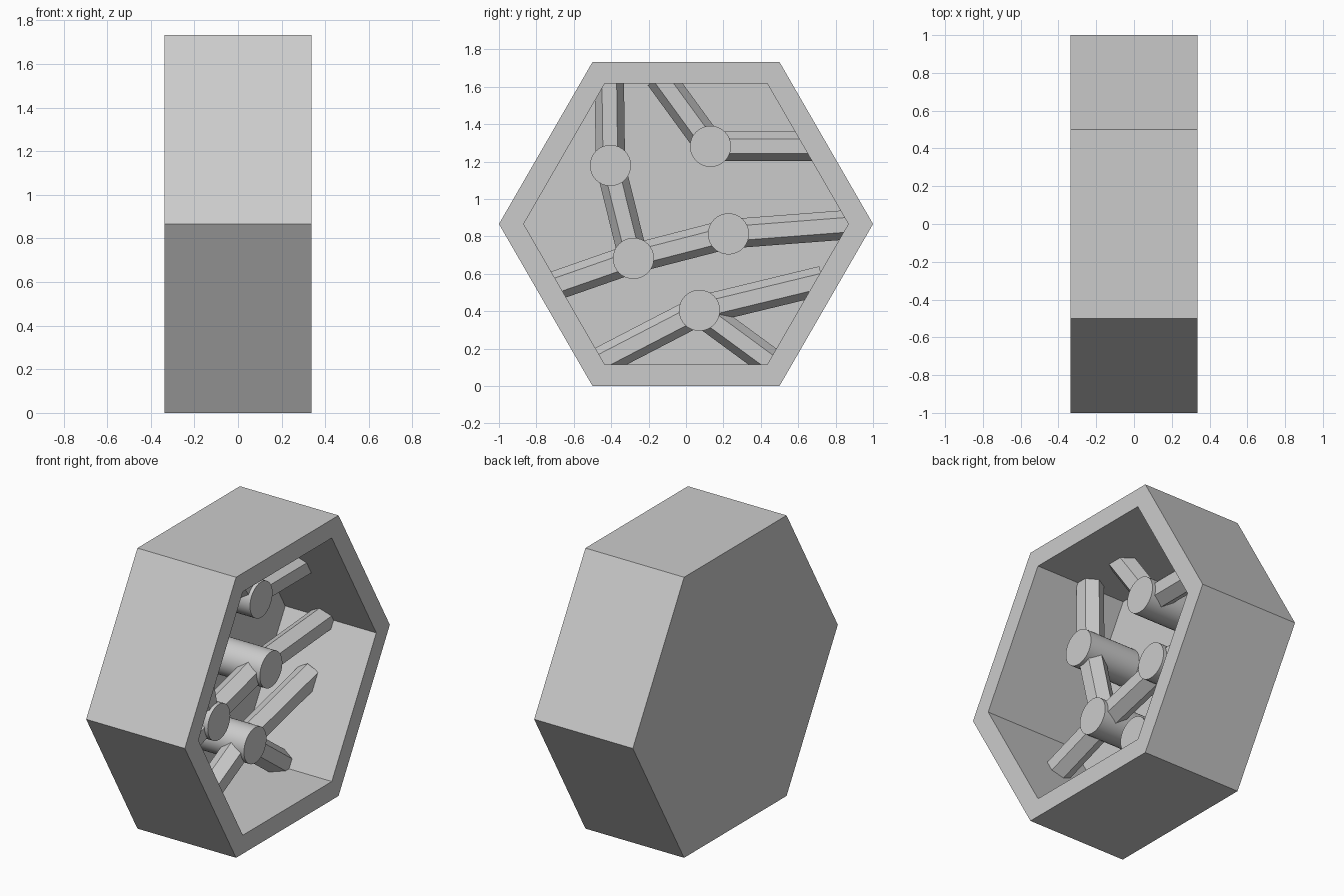
import bpy, bmesh
from math import cos, sin, pi, sqrt
from mathutils import Vector

if "Cube" in bpy.data.objects:
    bpy.data.objects.remove(bpy.data.objects["Cube"])

X = 0.337                 # half depth of the housing
FLOOR = -0.285            # cavity floor
BAR_X = -0.023            # bar axis plane
PEG_TOP = 0.067
CZ = sqrt(3) / 2          # hexagon centre height
XAX = Vector((1, 0, 0))


def loft(name, rings, smooth=False):
    """Join consecutive point rings with quads and cap both ends."""
    bm = bmesh.new()
    vs = [[bm.verts.new(p) for p in ring] for ring in rings]
    n = len(vs[0])
    for a, b in zip(vs, vs[1:]):
        for i in range(n):
            j = (i + 1) % n
            bm.faces.new((a[i], a[j], b[j], b[i]))
    bm.faces.new(vs[0])
    bm.faces.new(vs[-1])
    bmesh.ops.recalc_face_normals(bm, faces=bm.faces)
    me = bpy.data.meshes.new(name)
    bm.to_mesh(me)
    bm.free()
    ob = bpy.data.objects.new(name, me)
    bpy.context.collection.objects.link(ob)
    if smooth:
        bpy.ops.object.select_all(action='DESELECT')
        ob.select_set(True)
        bpy.context.view_layer.objects.active = ob
        bpy.ops.object.shade_smooth_by_angle()
    return ob


def ring(x, y, z, r, n):
    return [(x, y + r * cos(2 * pi * k / n), z + r * sin(2 * pi * k / n)) for k in range(n)]


def bar(name, p, q, overshoot=0.0, r=0.0785):
    """Hexagonal bar in the bar plane, flat side towards the opening."""
    a, b = Vector((BAR_X, *p)), Vector((BAR_X, *q))
    d = (b - a).normalized()
    u = XAX.cross(d)
    b += d * overshoot
    loft(name, [[c + r * (cos(k * pi / 3) * u + sin(k * pi / 3) * XAX) for k in range(6)]
                for c in (a, b)])


# Hexagonal housing, open towards +x
loft("hex_housing", [ring(-X, 0, CZ, 1, 6), ring(X, 0, CZ, 1, 6),
                     ring(X, 0, CZ, 0.868, 6), ring(FLOOR, 0, CZ, 0.868, 6)])

# Round pegs rising from the floor
pegs = {"upper_left": (-0.404, 1.179), "upper_right": (0.131, 1.281),
        "middle_right": (0.227, 0.813), "lower": (0.072, 0.404),
        "middle_left": (-0.281, 0.682)}
for name, (y, z) in pegs.items():
    loft("peg_" + name, [ring(FLOOR - 0.01, y, z, 0.11, 32), ring(PEG_TOP, y, z, 0.11, 32)], True)

# Bars linking pegs
bar("bar_link_left", pegs["upper_left"], pegs["middle_left"])
bar("bar_link_middle", pegs["middle_left"], pegs["middle_right"])

# Bars running from pegs into the walls
wall_bars = [("upper_left", (-0.41, 1.618)), ("upper_right", (-0.115, 1.618)),
             ("upper_right", (0.635, 1.281)), ("middle_right", (0.84, 0.86)),
             ("middle_left", (-0.68, 0.543)), ("lower", (0.687, 0.553)),
             ("lower", (0.436, 0.137)), ("lower", (-0.455, 0.131))]
for i, (peg, end) in enumerate(wall_bars):
    bar(f"bar_wall_{i + 1}", pegs[peg], end, 0.045)
